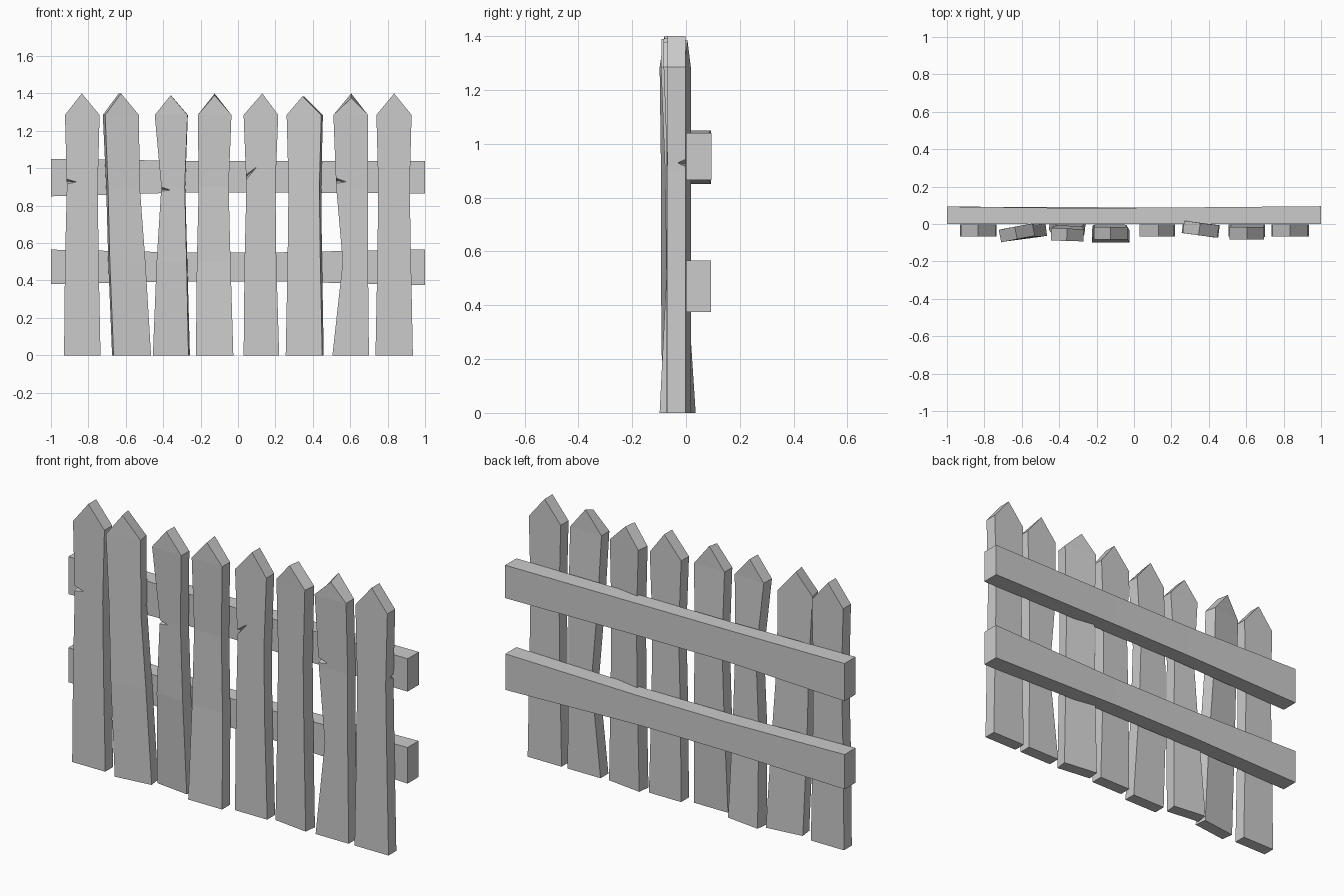
import bpy, bmesh

if "Cube" in bpy.data.objects:
    bpy.data.objects.remove(bpy.data.objects["Cube"])


def mesh_object(name, verts, faces):
    bm = bmesh.new()
    vs = [bm.verts.new(v) for v in verts]
    for f in faces:
        bm.faces.new([vs[i] for i in f])
    bmesh.ops.recalc_face_normals(bm, faces=bm.faces)
    me = bpy.data.meshes.new(name)
    bm.to_mesh(me)
    bm.free()
    ob = bpy.data.objects.new(name, me)
    bpy.context.collection.objects.link(ob)
    return ob


def ring_sides(n):
    return [(4 * k + i, 4 * k + (i + 1) % 4, 4 * k + 4 + (i + 1) % 4, 4 * k + 4 + i)
            for k in range(n - 1) for i in range(4)]


def carve(ob, side, face, z, tip, tip_z):
    """Cut a sharp split into a plank edge; side -1 left / 1 right, face -1 front / 1 back."""
    pts = [v.co for v in ob.data.vertices if 0.4 < v.co.z < 1.0]
    near = [p for p in pts if p.z > 0.8]
    edge = (max if side > 0 else min)(p.x for p in near)
    yf = (max if face > 0 else min)(p.y for p in near)
    out, yo = edge + side * 0.02, yf + face * 0.015
    cutter = mesh_object("split_cutter",
                         [(out, yo, z - 0.025), (out, yo, z + 0.025),
                          (tip, yo, tip_z), (out, yf - face * 0.04, z)],
                         [(0, 1, 2), (0, 1, 3), (1, 2, 3), (0, 2, 3)])
    cutter.hide_render = True
    mod = ob.modifiers.new("split", 'BOOLEAN')
    mod.operation = 'DIFFERENCE'
    mod.object = cutter
    mod.solver = 'EXACT'
    dg = bpy.context.evaluated_depsgraph_get()
    me = bpy.data.meshes.new_from_object(ob.evaluated_get(dg))
    ob.modifiers.clear()
    ob.data = me
    bpy.data.objects.remove(cutter)


def plank(name, edges, ys, peak, split=None, t=0.066, peak_drop=0.0):
    """edges: (left, right) x per level; ys: (left, right) mid-depth per level."""
    verts = []
    for z, (xl, xr), (yl, yr) in zip((0, 0.5, 0.9, 1.285), edges, ys):
        h = t / 2
        s = -(yr - yl) / (xr - xl) * t
        verts += [(xl, yl - h, z), (xr, yr - h, z), (xr + s, yr + h, z), (xl + s, yl + h, z)]
    px, pz = peak
    (yl, yr), n = ys[-1], len(verts)
    ym = (yl + yr) / 2
    verts += [(px, ym - t / 2, pz - peak_drop), (px + s, ym + t / 2, pz)]
    a = n - 4
    faces = ring_sides(4) + [(3, 2, 1, 0), (a, a + 1, n), (a + 2, a + 3, n + 1),
                             (a + 1, a + 2, n + 1, n), (a + 3, a, n, n + 1)]
    ob = mesh_object(name, verts, faces)
    if split:
        carve(ob, *split)


def rail(name, sections):
    verts = []
    for x, z0, z1, y1 in sections:
        verts += [(x, 0, z0), (x, y1, z0), (x, y1, z1), (x, 0, z1)]
    n = len(verts)
    mesh_object(name, verts, ring_sides(len(sections)) + [(0, 1, 2, 3), (n - 1, n - 2, n - 3, n - 4)])


flat = [(-0.035, -0.035)] * 4

# pointed planks, left to right
plank("plank_1", [(-.93, -.735), (-.925, -.745), (-.915, -.75), (-.925, -.74)],
      flat, (-.835, 1.40), (-1, -1, .93, -.835, .925))
plank("plank_2", [(-.665, -.465), (-.685, -.495), (-.695, -.525), (-.71, -.53)],
      [(-.055, -.03), (-.06, -.035), (-.06, -.035), (-.065, -.03)],
      (-.625, 1.40), (1, 1, .92, -.57, .92))
plank("plank_3", [(-.455, -.265), (-.435, -.275), (-.41, -.285), (-.445, -.27)],
      [(.003, -.02), (-.03, -.04), (-.04, -.045), (-.055, -.06)],
      (-.36, 1.39), (-1, -1, .89, -.325, .88))
plank("plank_4", [(-.225, -.025), (-.22, -.04), (-.21, -.05), (-.215, -.035)],
      [(-.065, -.065), (-.04, -.04), (-.036, -.036), (-.05, -.05)],
      (-.125, 1.40), peak_drop=.01)
plank("plank_5", [(.03, .22), (.035, .205), (.045, .20), (.03, .215)],
      flat, (.13, 1.40), (-1, -1, .935, .13, 1.035))
plank("plank_6", [(.255, .45), (.265, .44), (.27, .435), (.26, .445)],
      [(-.015, -.04)] * 4, (.345, 1.385))
plank("plank_7", [(.505, .70), (.56, .695), (.525, .695), (.51, .695)],
      [(-.035, -.035), (-.036, -.036), (-.036, -.036), (-.05, -.05)],
      (.605, 1.40), (-1, -1, .935, .605, .925), peak_drop=.025)
plank("plank_8", [(.735, .935), (.745, .925), (.75, .918), (.74, .928)],
      flat, (.835, 1.40), (1, 1, .93, .84, .925))

# horizontal rails behind the planks
rail("lower_rail", [(-1, .38, .565, .093), (-.3, .395, .55, .09), (.2, .395, .55, .088), (1, .375, .567, .093)])
rail("upper_rail", [(-1, .85, 1.05, .093), (-.3, .87, 1.04, .085), (.2, .87, 1.04, .088), (1, .865, 1.04, .095)])
